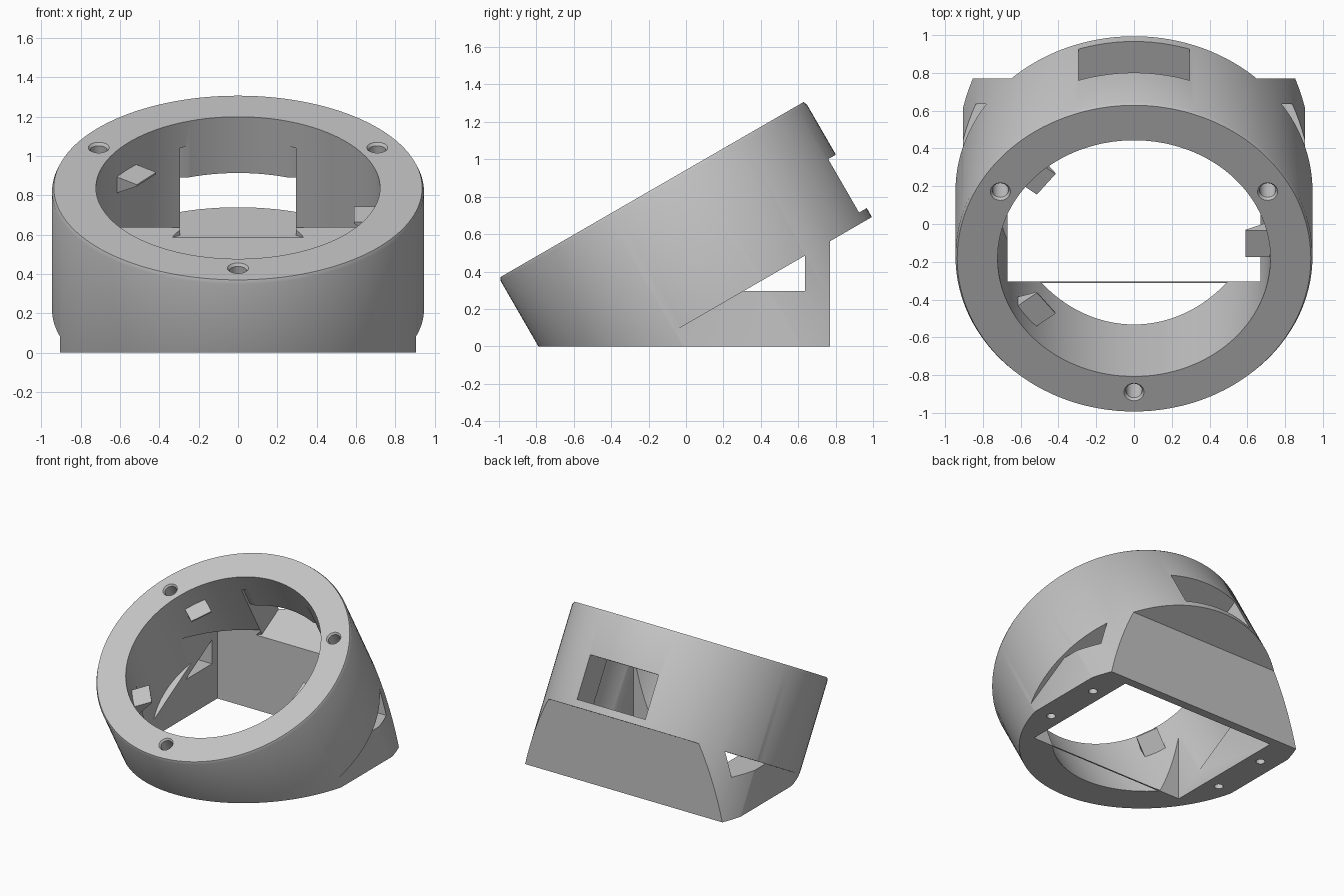
import bpy, bmesh, math
from mathutils import Matrix, Vector

cube = bpy.data.objects.get("Cube")
if cube:
    bpy.data.objects.remove(cube, do_unlink=True)

grey = bpy.data.materials.new("light_grey")
grey.use_nodes = True
grey.diffuse_color = (0.55, 0.55, 0.55, 1)
grey.node_tree.nodes["Principled BSDF"].inputs["Base Color"].default_value = (0.55, 0.55, 0.55, 1)

# Tilted frame: origin at the centre of the top face, z along the ring axis
TILT = Matrix.Translation((0, -0.182, 0.838)) @ Matrix.Rotation(math.radians(30), 4, 'X')
FLAT = Matrix.Identity(4)
RING_HEIGHT = 0.715
FLOOR = -0.66


def finish(name, bm, matrix):
    bm.transform(matrix)
    bmesh.ops.recalc_face_normals(bm, faces=bm.faces)
    mesh = bpy.data.meshes.new(name)
    bm.to_mesh(mesh)
    bm.free()
    mesh.materials.append(grey)
    obj = bpy.data.objects.new(name, mesh)
    bpy.context.collection.objects.link(obj)
    return obj


def turned(name, profile, matrix, sides=128):
    """Solid of revolution from (radius, z) pairs, capped at both ends."""
    bm = bmesh.new()
    rings = []
    for r, z in profile:
        rings.append([bm.verts.new((r * math.cos(a), r * math.sin(a), z))
                      for a in (2 * math.pi * i / sides for i in range(sides))])
    for a, b in zip(rings, rings[1:]):
        for i in range(sides):
            j = (i + 1) % sides
            bm.faces.new((a[i], a[j], b[j], b[i]))
    bm.faces.new(rings[0])
    bm.faces.new(rings[-1])
    return finish(name, bm, matrix)


def prism(name, points, x0, x1, matrix=FLAT):
    """Extrude a (y, z) outline along x."""
    bm = bmesh.new()
    face = bm.faces.new([bm.verts.new((x0, y, z)) for y, z in points])
    ext = bmesh.ops.extrude_face_region(bm, geom=[face])
    verts = [v for v in ext["geom"] if isinstance(v, bmesh.types.BMVert)]
    bmesh.ops.translate(bm, verts=verts, vec=(x1 - x0, 0, 0))
    return finish(name, bm, matrix)


def block(name, x0, x1, y0, y1, z0, z1, matrix=FLAT):
    return prism(name, [(y0, z0), (y1, z0), (y1, z1), (y0, z1)], x0, x1, matrix)


def cut(target, cutter):
    mod = target.modifiers.new("cut", 'BOOLEAN')
    mod.operation = 'DIFFERENCE'
    mod.solver = 'EXACT'
    mod.object = cutter
    bpy.context.view_layer.update()
    graph = bpy.context.evaluated_depsgraph_get()
    mesh = bpy.data.meshes.new_from_object(target.evaluated_get(graph))
    target.modifiers.clear()
    target.data = mesh
    bpy.data.objects.remove(cutter, do_unlink=True)


def under_ring(y):
    """Height of the ring's underside plane at a given y."""
    p = TILT @ Vector((0, 0, -RING_HEIGHT))
    return p.z + (y - p.y) * math.tan(math.radians(30))


# Tilted ring and base start as one long chamfered cylinder
body = turned("tilted_ring_housing", [(0.936, 0), (0.945, -0.02), (0.945, -1.35)], TILT)

# Trim the base: ground plane, flat back and flat sides below the ring
cut(body, block("ground_trim", -2, 2, -2, 2, -2, 0))
cut(body, prism("back_trim", [(0.77, under_ring(0.77)), (2, under_ring(2)), (2, -1), (0.77, -1)], -2, 2))
for s in (-1, 1):
    cut(body, prism("side_trim", [(-1, under_ring(-1)), (1.5, under_ring(1.5)), (1.5, -1.5)],
                    s * 0.905, s * 1.5))

# Round bore and rectangular cavity through the base
cut(body, turned("bore", [(0.722, 0.2), (0.722, FLOOR)], TILT))
cut(body, block("base_cavity", -0.67, 0.67, -0.305, 0.702, -0.2, 0.637))

# Back window with its shallow inner groove
cut(body, block("back_window", -0.295, 0.295, 0.5, 1.2, FLOOR, -0.33, TILT))
cut(body, block("window_groove", -0.295, 0.295, 0.4, 0.677, -0.5, -0.147, TILT))

# Triangular side windows tucked under the ring
start = 0.31
cut(body, prism("side_window", [(start, under_ring(start)), (0.635, under_ring(start)),
                                (0.635, under_ring(0.635))], -1.2, 1.2))

# Countersunk holes in the top face
for deg in (-90, 30, 150):
    a = math.radians(deg)
    place = TILT @ Matrix.Translation((0.817 * math.cos(a), 0.817 * math.sin(a), 0))
    cut(body, turned("top_hole", [(0.058, 0.006), (0.043, -0.014), (0.043, -0.2)], place, 32))

# Screw holes under the base
for x in (-0.775, 0.775):
    for y in (0.01, 0.47):
        cut(body, turned("base_hole", [(0.032, 0.15), (0.032, -0.1)],
                         Matrix.Translation((x, y, 0)), 32))

# Smooth curved walls, sharp edges kept
bpy.ops.object.select_all(action='DESELECT')
body.select_set(True)
bpy.context.view_layer.objects.active = body
bpy.ops.object.shade_smooth_by_angle(angle=math.radians(25))

# Wedge tabs on the inside wall
for i, deg in enumerate((0, 142, 218)):
    turn = Matrix.Rotation(math.radians(deg - 90), 4, 'Z')
    prism("inner_tab_%d" % (i + 1), [(0.59, -0.155), (0.75, -0.155), (0.75, -0.27), (0.59, -0.165)],
          -0.08, 0.08, TILT @ turn)
